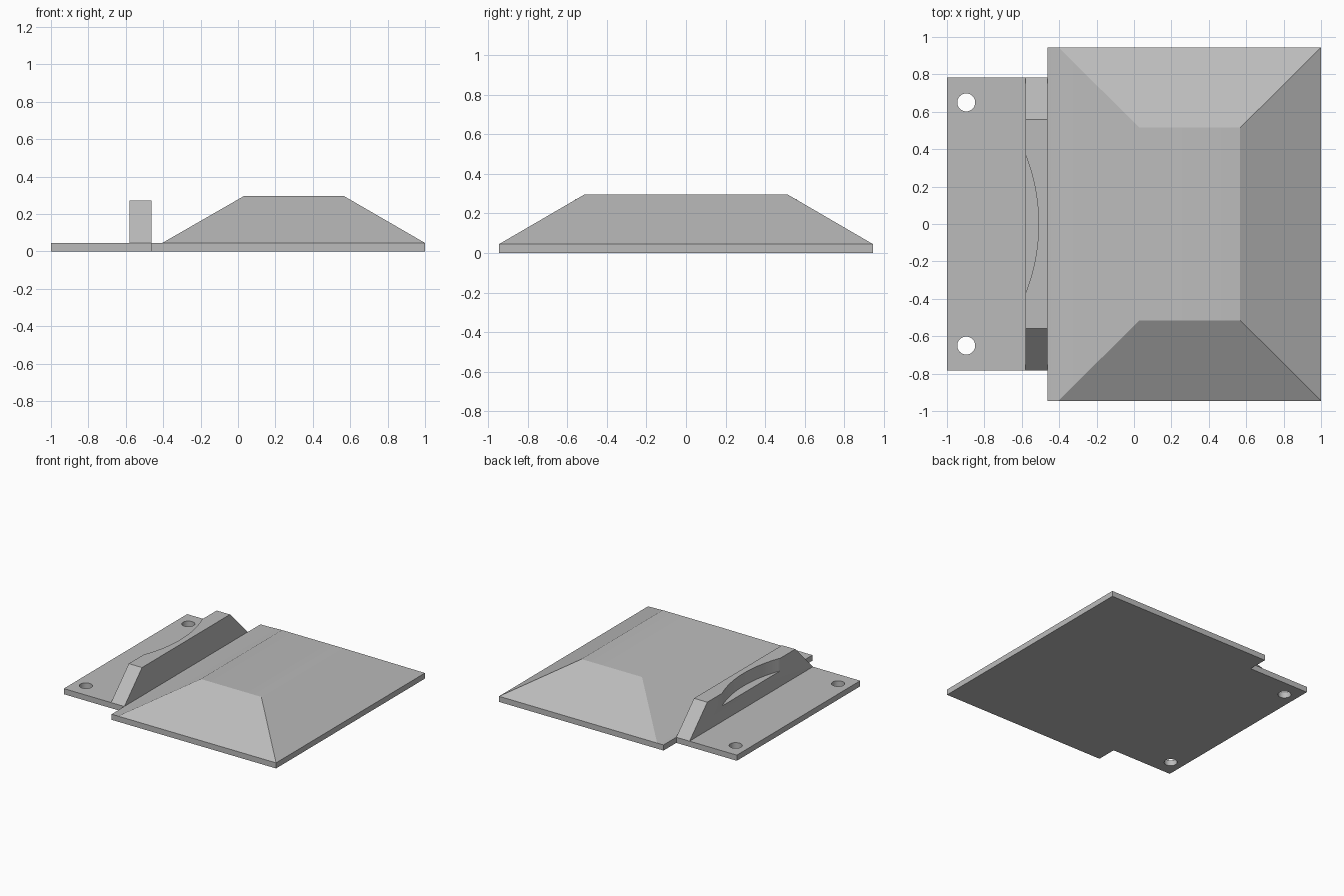
import bpy
import bmesh
from math import radians

cube = bpy.data.objects.get("Cube")
if cube:
    bpy.data.objects.remove(cube, do_unlink=True)

grey = bpy.data.materials.new("light grey")
grey.use_nodes = True
grey.diffuse_color = (0.5, 0.5, 0.5, 1)
grey.node_tree.nodes["Principled BSDF"].inputs["Base Color"].default_value = (0.5, 0.5, 0.5, 1)

THICK = 0.045   # plate thickness
JOINT = -0.462  # edge shared by the mounting flange and the main plate


def finish(name, bm):
    bmesh.ops.recalc_face_normals(bm, faces=bm.faces)
    mesh = bpy.data.meshes.new(name)
    bm.to_mesh(mesh)
    bm.free()
    mesh.materials.append(grey)
    obj = bpy.data.objects.new(name, mesh)
    bpy.context.collection.objects.link(obj)
    return obj


def rect(bm, x0, x1, half_y, z):
    return [bm.verts.new(p) for p in
            ((x0, -half_y, z), (x1, -half_y, z), (x1, half_y, z), (x0, half_y, z))]


def bridge(bm, low, high):
    for i in range(4):
        j = (i + 1) % 4
        bm.faces.new((low[i], low[j], high[j], high[i]))


def tapered_block(name, x0, x1, y_low, y_high, z0, z1):
    bm = bmesh.new()
    low, high = rect(bm, x0, x1, y_low, z0), rect(bm, x0, x1, y_high, z1)
    bm.faces.new(low)
    bm.faces.new(high)
    bridge(bm, low, high)
    return finish(name, bm)


def cut_cylinder(target, x, y, z0, z1, radius, sides):
    bpy.ops.mesh.primitive_cylinder_add(vertices=sides, radius=radius, depth=z1 - z0,
                                        location=(x, y, (z0 + z1) / 2))
    cutter = bpy.context.object
    cutter.hide_render = True
    cutter.data.materials.append(grey)
    mod = target.modifiers.new("cut", 'BOOLEAN')
    mod.operation = 'DIFFERENCE'
    mod.solver = 'EXACT'
    mod.object = cutter
    bpy.ops.object.select_all(action='DESELECT')
    bpy.context.view_layer.objects.active = target
    target.select_set(True)
    bpy.ops.object.modifier_apply(modifier=mod.name)
    bpy.data.objects.remove(cutter, do_unlink=True)


# Mounting flange with two screw holes
flange = tapered_block("mounting_flange", -1, JOINT, 0.783, 0.783, 0, THICK)
for side in (-1, 1):
    cut_cylinder(flange, -0.897, side * 0.65, -0.1, 0.2, 0.048, 48)

# Grip bar with sloping ends and a shallow curved finger recess
grip = tapered_block("grip_bar", -0.58, JOINT, 0.783, 0.558, THICK, 0.272)
cut_cylinder(grip, -1.523, 0, 0.17, 0.4, 1.013, 160)

# Main plate rising into a hipped, flat-topped cover
bm = bmesh.new()
bottom = rect(bm, JOINT, 1, 0.945, 0)
rim = rect(bm, JOINT, 1, 0.945, THICK)
foot_front = bm.verts.new((-0.405, -0.945, THICK))
foot_back = bm.verts.new((-0.405, 0.945, THICK))
crown = rect(bm, 0.03, 0.568, 0.515, 0.295)
bm.faces.new(bottom)
bm.faces.new((bottom[0], bottom[1], rim[1], foot_front, rim[0]))
bm.faces.new((bottom[1], bottom[2], rim[2], rim[1]))
bm.faces.new((bottom[2], bottom[3], rim[3], foot_back, rim[2]))
bm.faces.new((bottom[3], bottom[0], rim[0], rim[3]))
bm.faces.new((rim[0], foot_front, foot_back, rim[3]))
bridge(bm, (foot_front, rim[1], rim[2], foot_back), crown)
bm.faces.new(crown)
cover = finish("hipped_cover", bm)

# Smooth the curved cuts while keeping the corners sharp
bpy.ops.object.select_all(action='DESELECT')
for obj in (flange, grip, cover):
    obj.select_set(True)
bpy.context.view_layer.objects.active = cover
bpy.ops.object.shade_smooth_by_angle(angle=radians(30))
